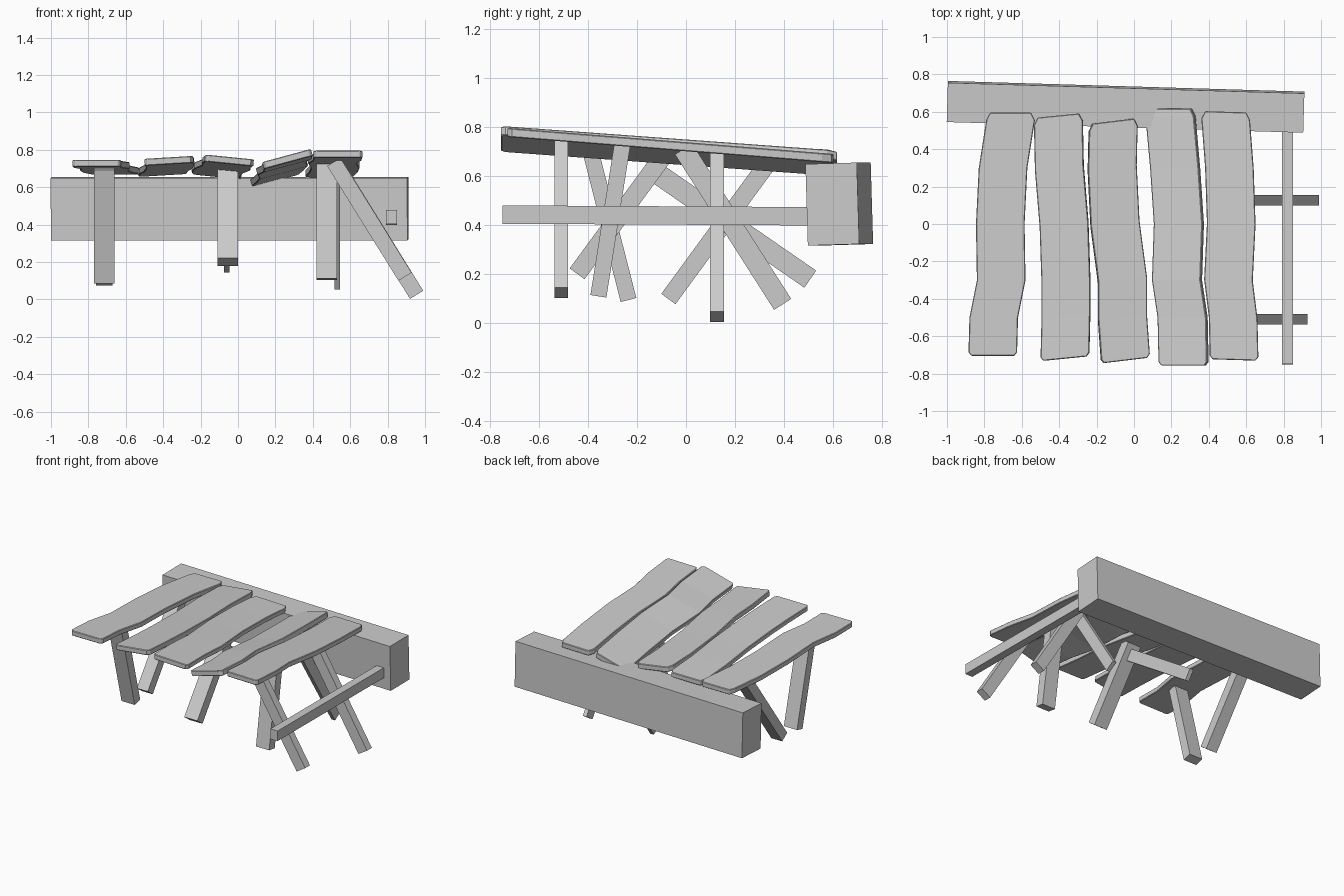
import bpy, bmesh, math
from mathutils import Vector, Matrix

if "Cube" in bpy.data.objects:
    bpy.data.objects.remove(bpy.data.objects["Cube"])


def finish(name, bm):
    bmesh.ops.recalc_face_normals(bm, faces=bm.faces[:])
    mesh = bpy.data.meshes.new(name)
    bm.to_mesh(mesh)
    bm.free()
    ob = bpy.data.objects.new(name, mesh)
    bpy.context.collection.objects.link(ob)
    return ob


def strut(name, bottom, top, across, width, depth):
    """Square-ended bar between two points; width runs along 'across'."""
    a, b = Vector(bottom), Vector(top)
    axis = (b - a).normalized()
    side = Vector(across)
    side = (side - axis * side.dot(axis)).normalized()
    other = axis.cross(side)
    rot = Matrix((side, other, axis)).transposed().to_4x4()
    bm = bmesh.new()
    bmesh.ops.create_cube(bm, size=1)
    size = Matrix.Diagonal((width, depth, (b - a).length, 1))
    bm.transform(Matrix.Translation((a + b) / 2) @ rot @ size)
    return finish(name, bm)


def plank(name, centres, y0, y1, z0, z1, roll, skew):
    """Wavy board swept through cross-sections with clipped corners."""
    ys = [y0, y0 + 0.02, -0.5, -0.3, 0.0, 0.3, y1 - 0.04, y1]
    c = centres
    xs = [c[0], c[0], c[1], c[2], c[3], c[4], c[5], c[5]]
    halves = [0.115] + [0.13] * 6 + [0.11]
    bm = bmesh.new()
    rows = []
    for x, y, h in zip(xs, ys, halves):
        z = z0 + (z1 - z0) * (y - y0) / (y1 - y0)
        row = []
        for s, d in ((-1, 0), (1, 0), (1, -0.037), (-1, -0.037)):
            row.append(bm.verts.new((x + s * h - d * roll, y + skew * s * h, z + roll * s * h + d)))
        rows.append(row)
    for p, q in zip(rows, rows[1:]):
        for i in range(4):
            j = (i + 1) % 4
            bm.faces.new((p[i], p[j], q[j], q[i]))
    bm.faces.new(rows[0])
    bm.faces.new(rows[-1])
    ob = finish(name, bm)
    bev = ob.modifiers.new("soft_edge", 'BEVEL')
    bev.width = 0.004
    bev.segments = 1
    bev.angle_limit = math.radians(50)


# Heavy back beam, slightly turned
beam = strut("back_beam", (-0.998, 0.655, 0.485), (0.908, 0.598, 0.485), (0, 1, 0.03), 0.21, 0.333)

# Sloping boards
boards = [
    ((-.755, -.75, -.71, -.715, -.70, -.66), -.705, .595, .747, .705, 0, 0),
    ((-.37, -.365, -.365, -.375, -.40, -.405), -.72, .58, .76, .70, .06, .1),
    ((-.045, -.06, -.06, -.10, -.115, -.11), -.73, .55, .762, .692, -.1, .12),
    ((.26, .255, .225, .235, .215, .19), -.757, .617, .77, .67, .27, 0),
    ((.535, .53, .505, .52, .51, .49), -.727, .60, .796, .69, 0, -.03),
]
for i, data in enumerate(boards):
    plank(f"board_{i + 1}", *data)

# Side rail
strut("side_rail", (0.82, -0.75, 0.442), (0.82, 0.55, 0.435), (1, 0, 0), 0.06, 0.075)

# Legs leaning in the front-to-back plane: x, (y, z) bottom, (y, z) top, width, depth
legs = [
    ("left_front_leg", -.715, (-.235, .093), (-.39, .70), .108, .066),
    ("left_back_leg", -.715, (-.072, .097), (.34, .66), .09, .072),
    ("middle_front_leg", -.055, (-.445, .20), (-.09, .685), .108, .075),
    ("middle_back_leg", -.06, (.508, .178), (-.118, .61), .03, .085),
    ("right_front_leg", .475, (-.358, .108), (-.26, .73), .108, .066),
    ("right_back_leg", .53, (.395, .075), (-.01, .71), .03, .083),
]
for name, x, lo, hi, w, d in legs:
    strut(name, (x, *lo), (x, *hi), (1, 0, 0), w, d)

# Legs splayed out to the right
strut("splayed_front_leg", (.893, -.51, .122), (.512, -.51, .735), (0, 1, 0), .056, .083)
strut("splayed_back_leg", (.955, .127, .025), (.55, .127, .68), (0, 1, 0), .056, .083)
